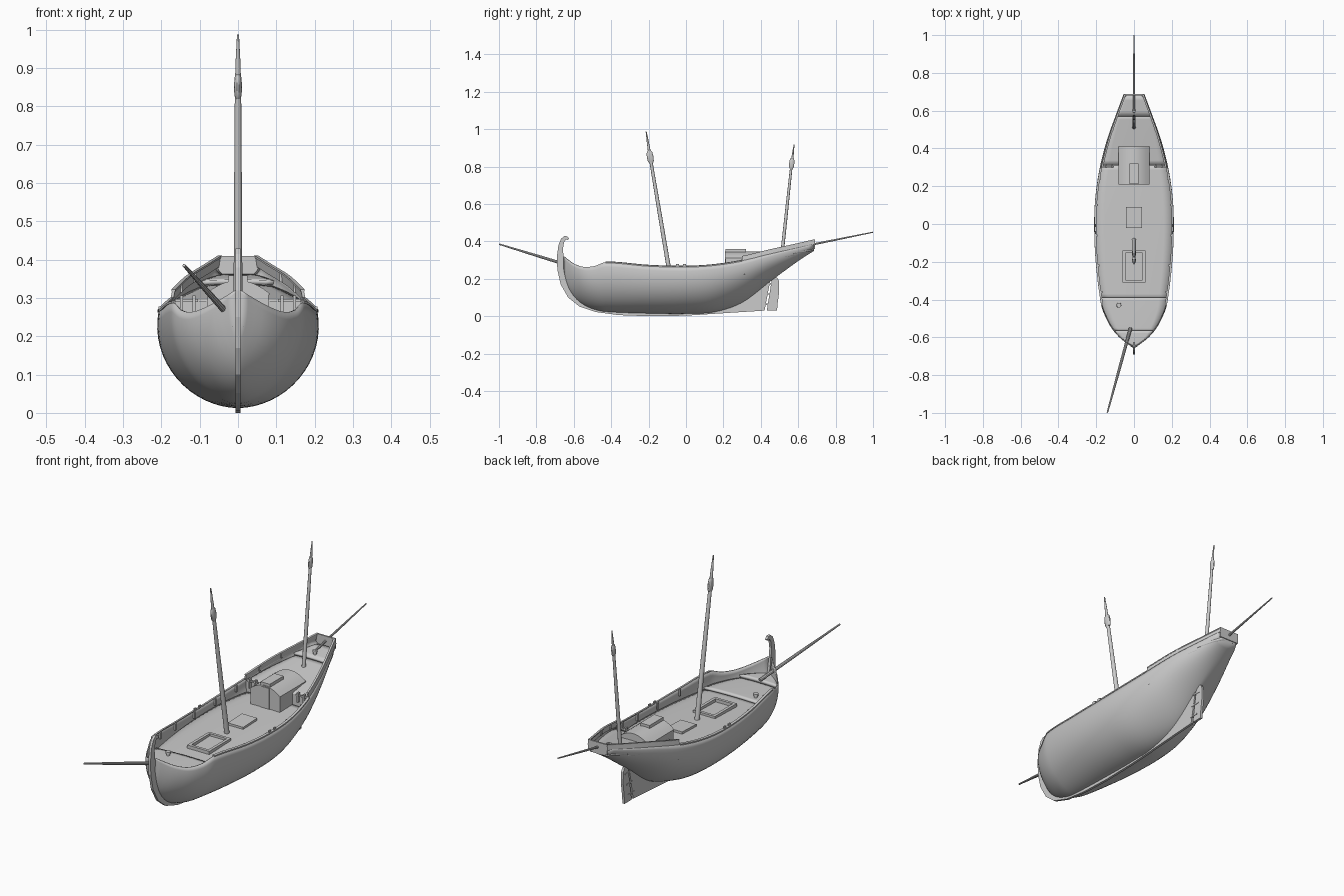
import bpy, bmesh, math
from mathutils import Vector

if "Cube" in bpy.data.objects:
    bpy.data.objects.remove(bpy.data.objects["Cube"])

# Hull stations: y, half width, keel z, sheer z, section fullness power
ST = [(-.655, .008, .240, .320, 1.0), (-.635, .034, .165, .304, 1.4), (-.60, .078, .105, .280, 1.6),
      (-.55, .120, .062, .264, 1.5), (-.49, .152, .036, .268, 1.3), (-.43, .174, .024, .288, 1.18),
      (-.20, .203, .015, .270, 1.06), (.0, .211, .013, .265, 1.06), (.15, .204, .022, .274, 1.18),
      (.30, .181, .072, .297, 1.5), (.45, .142, .185, .333, 1.4), (.60, .088, .295, .366, 1.0),
      (.685, .056, .350, .386, .9)]
TMAX = 1.75


def station(y):
    """Smooth interpolation of the station table."""
    k = max(i for i in range(len(ST) - 1) if ST[i][0] <= y + 1e-9)
    a, b = ST[k], ST[k + 1]
    p, n = ST[max(k - 1, 0)], ST[min(k + 2, len(ST) - 1)]
    h = b[0] - a[0]
    s = (y - a[0]) / h
    out = []
    for c in range(1, 5):
        m0 = (b[c] - p[c]) / (b[0] - p[0]) * h
        m1 = (n[c] - a[c]) / (n[0] - a[0]) * h
        out.append((2*s**3 - 3*s*s + 1)*a[c] + (s**3 - 2*s*s + s)*m0 + (3*s*s - 2*s**3)*b[c] + (s**3 - s*s)*m1)
    return out


def section(y, t):
    w, zk, zs, p = station(y)
    return w * math.sin(abs(t)) ** p, zk + (zs - zk) * (1 - math.cos(t)) / (1 - math.cos(TMAX))


def width_at(y, z):
    w, zk, zs, p = station(y)
    f = min(max((z - zk) / (zs - zk), 0), 1) * (1 - math.cos(TMAX))
    return w * math.sin(math.acos(1 - f)) ** p


def span(a, b, n):
    return [a + (b - a) * i / n for i in range(n + 1)]


def make(name, verts, faces, smooth=None, fix=True):
    me = bpy.data.meshes.new(name)
    me.from_pydata([tuple(v) for v in verts], [], faces)
    ob = bpy.data.objects.new(name, me)
    bpy.context.collection.objects.link(ob)
    if fix:
        bm = bmesh.new()
        bm.from_mesh(me)
        bmesh.ops.recalc_face_normals(bm, faces=bm.faces)
        bm.to_mesh(me)
        bm.free()
    if smooth:
        bpy.ops.object.select_all(action='DESELECT')
        ob.select_set(True)
        bpy.context.view_layer.objects.active = ob
        bpy.ops.object.shade_smooth_by_angle(angle=math.radians(smooth))
    return ob


def grid(name, rows, thick=0, closed=False, smooth=35):
    """Skin between rows of points; closed rows get capped ends."""
    n = len(rows[0])
    f = [(i*n + j, (i+1)*n + j, (i+1)*n + (j+1) % n, i*n + (j+1) % n)
         for i in range(len(rows) - 1) for j in range(n if closed else n - 1)]
    if closed:
        f += [tuple(range(n)), tuple(range((len(rows)-1)*n, len(rows)*n))]
    ob = make(name, [v for r in rows for v in r], f, smooth, fix=closed)
    if thick:
        ob.modifiers.new("thickness", 'SOLIDIFY').thickness = thick
    return ob


def box(name, x0, x1, y0, y1, z0, z1, rise=0):
    """Box whose aft end is lifted by rise to follow the deck."""
    return grid(name, [[(x0, y, z0+r), (x1, y, z0+r), (x1, y, z1+r), (x0, y, z1+r)]
                       for y, r in ((y0, 0), (y1, rise))], closed=True, smooth=None)


def spar(name, p0, p1, profile, sides=12):
    """Round spar; profile holds (fraction along, radius)."""
    p0, p1 = Vector(p0), Vector(p1)
    q = (p1 - p0).to_track_quat('Z', 'Y')
    return grid(name, [[p0.lerp(p1, f) + q @ Vector((r*math.cos(a), r*math.sin(a), 0))
                for a in [2*math.pi*k/sides for k in range(sides)]] for f, r in profile], closed=True)


def plate(name, pts, half):
    """Flat yz outline with thickness across x."""
    n = len(pts)
    v = [(s*half, y, z) for s in (-1, 1) for y, z in pts]
    f = [tuple(range(n)), tuple(range(n, 2*n))] + [(i, (i+1) % n, n+(i+1) % n, n+i) for i in range(n)]
    return make(name, v, f)


# Hull shell and transom
rows = []
for y in span(-.655, -.43, 16) + span(-.43, .685, 40)[1:]:
    rows.append([(math.copysign(section(y, t)[0], t), y, section(y, t)[1]) for t in span(-TMAX, TMAX, 32)])
grid("hull", rows, .005)
make("transom", rows[-1], [tuple(range(33))])

# Keel with curled stem head
plate("keel_and_stem", [(.42, .03), (.2, .016), (0, .003), (-.2, 0), (-.36, .006), (-.48, .022), (-.57, .052),
      (-.63, .1), (-.67, .17), (-.688, .25), (-.69, .32), (-.682, .38), (-.667, .415), (-.65, .429), (-.635, .427),
      (-.625, .415), (-.632, .407), (-.642, .412), (-.652, .395), (-.658, .36), (-.655, .32), (-.64, .24),
      (-.59, .15), (-.5, .07), (-.38, .04), (0, .03), (.2, .06), (.3, .1), (.38, .16), (.455, .215)], .006)

# Rudder with hinge straps
plate("rudder", [(.432, .03), (.487, .03), (.489, .06), (.498, .13), (.497, .19), (.487, .207), (.462, .215)], .006)
for i, z in enumerate((.06, .115, .17)):
    y = .427 + (z - .03) * .18
    box(f"rudder_hinge_{i}", -.008, .008, y - .02, y + .03, z, z + .007)


# Gently cambered decks, stepped at the bow, quarter and stern
def deck(name, y0, z0, y1, z1, n, thick, camber=.006):
    rs = []
    for i, y in enumerate(span(y0, y1, n)):
        z = z0 + (z1 - z0) * i / n
        w = width_at(y, z) - .002
        rs.append([(-u * w, y, z + camber * (w / .2) * (1 - u*u)) for u in span(-1, 1, 8)])
    grid(name, rs, thick)


deck("fore_deck", -.645, .240, -.565, .236, 6, .015)
deck("bow_deck", -.57, .222, -.39, .222, 10, .012)
deck("main_deck", -.4, .212, .315, .232, 24, .008)
deck("quarter_deck", .31, .288, .58, .333, 10, .008)
deck("stern_deck", .57, .345, .683, .362, 4, .012)
w = width_at(.31, .232) - .002
v = width_at(.31, .288) - .002
make("quarter_deck_front", [(-w, .31, .225), (w, .31, .225), (v, .31, .289), (-v, .31, .289)], [(0, 1, 2, 3)])

# Rails and stern bulwark on both sides
for sx, side in ((1, "left"), (-1, "right")):
    edge = lambda y: section(y, TMAX)
    cap = []
    for y in span(-.43, .3, 30):
        x, z = edge(y)
        cap.append([(sx*(x+a), y, z+b) for a, b in ((-.008, 0), (.003, -.003), (.003, .003), (-.008, .005))])
    grid(f"{side}_rail", cap, closed=True)
    wall, top = [], []
    for y in span(.3, .688, 14):
        x, z = edge(min(y, .685))
        h = .023
        wall.append([(sx*(x+a), y, z+b) for a, b in ((-.008, -.004), (0, -.002), (-.005, h), (-.012, h))])
        top.append([(sx*(x+a), y, z+h+b) for a, b in ((-.013, -.003), (-.003, -.003), (-.003, .002), (-.013, .002))])
    grid(f"{side}_stern_bulwark", wall, closed=True)
    grid(f"{side}_stern_rail", top, closed=True)
    # Stanchions inside the bulwark
    for i, y in enumerate((-.36, -.22, -.06, .1, .24, .38, .5)):
        x, z = edge(y)
        a, b = sorted((sx*(x-.014), sx*(x-.006)))
        low = .002 if y > .3 else .03
        box(f"{side}_stanchion_{i}", a, b, y-.005, y+.005, z-low, z + (.02 if y > .3 else .002))
    # Thole pins on the rail
    for i, y in enumerate((-.045, -.008)):
        x, z = edge(y)
        box(f"{side}_thole_pin_{i}", sx*(x-.003)-.003, sx*(x-.003)+.003, y-.008, y+.008, z, z+.013)
    # Belaying racks at the quarter step
    a, b = sorted((sx*.105, sx*.165))
    box(f"{side}_rack_bar", a, b, .300, .308, .290, .297)
    for i, x in enumerate((.115, .148)):
        box(f"{side}_rack_post_{i}", sx*x-.004, sx*x+.004, .296, .312, .26, .307)

box("stern_board", -.052, .052, .681, .689, .36, .41)

# Cargo hatch with raised coaming
for n, d in (("front", (-.06, .06, -.31, -.296)), ("back", (-.06, .06, -.154, -.14)),
             ("right", (-.06, -.046, -.296, -.154)), ("left", (.046, .06, -.296, -.154))):
    box(f"hatch_coaming_{n}", *d, .208, .236)
box("small_hatch", -.042, .042, -.02, .09, .21, .239, .004)

# Cabin with curved roof and sliding hatch
roof = [(u*.082, .312 + .034*(1-u*u)) for u in span(-1, 1, 10)]
grid("cabin", [[(-.080, y, .22)] + [(x*.975, y, z-.003) for x, z in roof] + [(.080, y, .22)]
               for y in (.212, .408)], closed=True)
grid("cabin_roof", [[(x, y, z) for x, z in roof] + [(x, y, z-.005) for x, z in reversed(roof)]
                    for y in (.209, .411)], closed=True)
box("cabin_slide", -.025, .025, .212, .32, .335, .358)
box("cabin_door", -.024, .024, .209, .217, .23, .338)


# Raked masts with masthead blocks and topmasts
def mast(name, base, head, tip, r, block):
    b, h, t = Vector(base), Vector(head), Vector(tip)
    spar(name, b, h, [(0, r*1.1), (.5, r*.97), (1, r*.75)])
    d = (h - b).normalized()
    c = h - d*.008
    o = spar(name + "_block", c - d*block, c + d*block,
             [(0, r*1.1), (.12, r*1.55), (.5, r*1.75), (.85, r*1.5), (1, r)], 10)
    o.scale.x = .56
    spar(name + "_top", h, t, [(0, r*.75), (.5, r*.55), (1, r*.25)])


mast("main_mast", (0, -.084, .21), (0, -.193, .86), (0, -.213, .987), .0108, .032)
mast("aft_mast", (0, .512, .322), (0, .566, .825), (0, .578, .918), .0085, .027)

# Bowsprit, stern boom and deck bitts
spar("bowsprit", (-.018, -.55, .248), (-.141, -.998, .385), [(0, .009), (.5, .0075), (1, .004)], 10)
spar("stern_boom", (0, .60, .368), (0, .999, .449), [(0, .006), (.5, .005), (1, .003)], 10)
spar("bow_bitt", (-.08, -.43, .22), (-.08, -.43, .245), [(0, .008), (.6, .008), (.65, .013), (1, .012)])
spar("stern_bitt", (0, .60, .352), (0, .60, .372), [(0, .008), (.6, .008), (.65, .012), (1, .011)])
